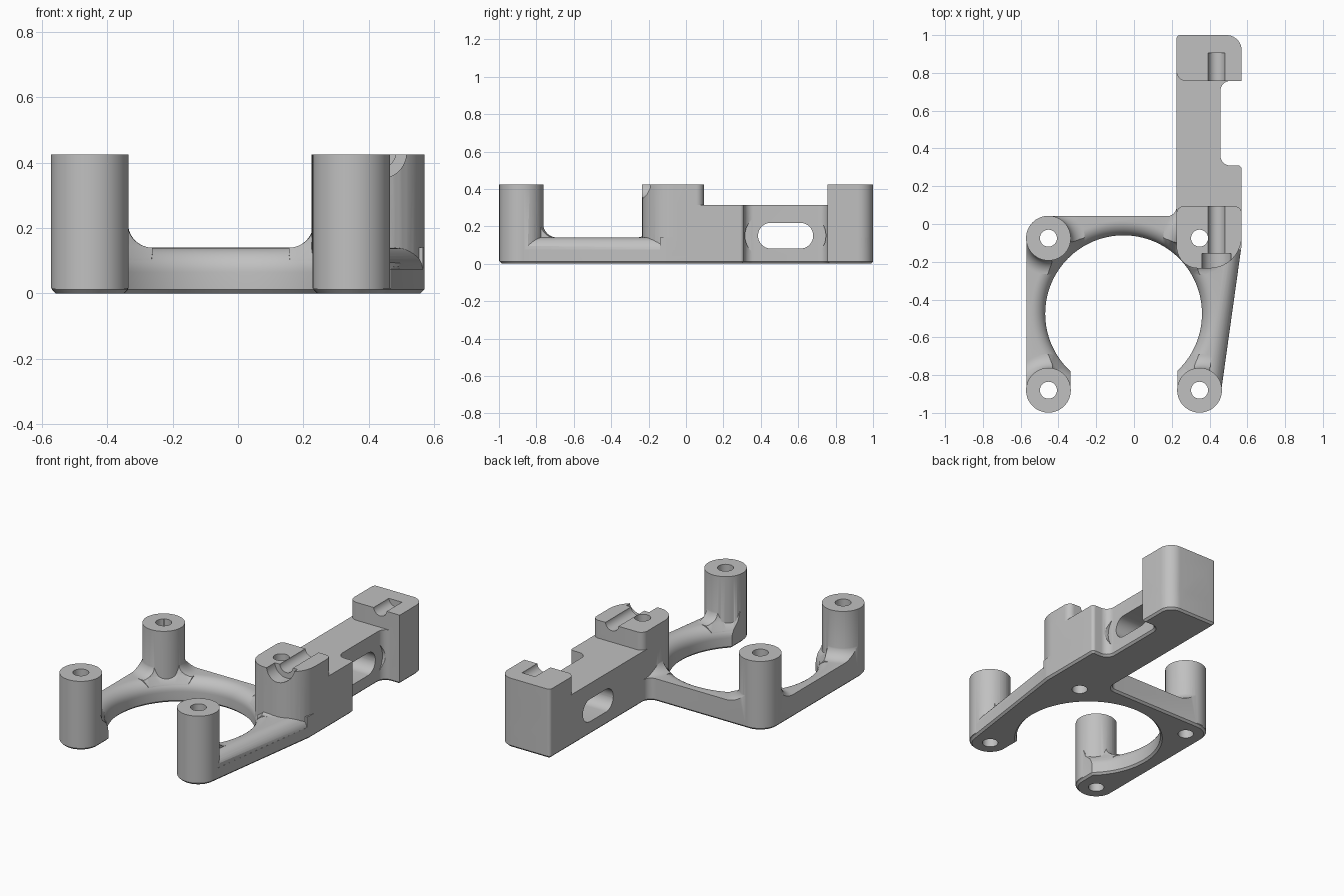
import bpy, bmesh, math
from mathutils import Vector, Matrix

cube = bpy.data.objects.get("Cube")
if cube:
    bpy.data.objects.remove(cube, do_unlink=True)

grey = bpy.data.materials.new("plain grey")
grey.use_nodes = True
grey.diffuse_color = (0.53, 0.53, 0.53, 1)
grey.node_tree.nodes["Principled BSDF"].inputs["Base Color"].default_value = (0.53, 0.53, 0.53, 1)

X, Y, Z = Vector((1, 0, 0)), Vector((0, 1, 0)), Vector((0, 0, 1))


def make(name, bm):
    bmesh.ops.remove_doubles(bm, verts=bm.verts, dist=1e-5)
    bmesh.ops.recalc_face_normals(bm, faces=bm.faces)
    mesh = bpy.data.meshes.new(name)
    bm.to_mesh(mesh)
    bm.free()
    mesh.materials.append(grey)
    obj = bpy.data.objects.new(name, mesh)
    bpy.context.collection.objects.link(obj)
    return obj


def rounded(corners, steps=10):
    """Polygon whose corners (x, y, radius) are filleted."""
    pts = []
    n = len(corners)
    for i, (x, y, r) in enumerate(corners):
        p = Vector((x, y))
        if r == 0:
            pts.append(p)
            continue
        a = (Vector(corners[i - 1][:2]) - p).normalized()
        b = (Vector(corners[(i + 1) % n][:2]) - p).normalized()
        half = a.angle(b) / 2
        c = p + (a + b).normalized() * r / math.sin(half)
        s, e = p + a * r / math.tan(half) - c, p + b * r / math.tan(half) - c
        th = s.angle(e)
        for k in range(steps + 1):
            f = k / steps
            pts.append(c + (s * math.sin((1 - f) * th) + e * math.sin(f * th)) / math.sin(th))
    return [p for i, p in enumerate(pts) if (p - pts[i - 1]).length > 1e-4]


def box(u0, u1, v0, v1, r):
    return rounded([(u0, v0, r), (u1, v0, r), (u1, v1, r), (u0, v1, r)])


def prism(name, pts, w0, w1, axes=(X, Y, Z), origin=Vector(), chamfer=0):
    """Extrude a polygon from w0 to w1 along the third axis."""
    bm = bmesh.new()
    bottom = bm.faces.new([bm.verts.new((p.x, p.y, w0 + chamfer)) for p in pts])
    bm.normal_update()
    top = bmesh.ops.extrude_face_region(bm, geom=[bottom], use_keep_orig=True)["geom"]
    for v in top:
        if isinstance(v, bmesh.types.BMVert):
            v.co.z = w1
    bmesh.ops.recalc_face_normals(bm, faces=bm.faces)
    if chamfer:
        bmesh.ops.inset_region(bm, faces=[bottom], thickness=chamfer, use_even_offset=True)
        for v in bottom.verts:
            v.co.z = w0
    mat = Matrix(axes).transposed().to_4x4()
    mat.translation = origin
    bm.transform(mat)
    return make(name, bm)


def lathe(name, profile, x, y, steps=64):
    """Spin (radius, z) points about a vertical axis at x, y."""
    bm = bmesh.new()
    vs = [bm.verts.new((r, 0, z)) for r, z in profile]
    es = [bm.edges.new(pair) for pair in zip(vs, vs[1:])]
    bmesh.ops.spin(bm, geom=vs + es, cent=(0, 0, 0), axis=(0, 0, 1),
                   angle=math.tau, steps=steps)
    bmesh.ops.translate(bm, verts=bm.verts, vec=(x, y, 0))
    return make(name, bm)


def combine(a, b, operation):
    mod = a.modifiers.new("combine", "BOOLEAN")
    mod.operation, mod.object, mod.solver = operation, b, "EXACT"
    bpy.context.view_layer.objects.active = a
    bpy.ops.object.modifier_apply(modifier=mod.name)
    bpy.data.objects.remove(b, do_unlink=True)


def arc(cx, cy, r, a0, a1, steps=10):
    angles = [math.radians(a0 + (a1 - a0) * k / steps) for k in range(steps + 1)]
    return [(cx + r * math.cos(a), cy + r * math.sin(a)) for a in angles]


# Main dimensions; the footprint corners sit just inside the posts
TOP, BAR, PLATE = 0.425, 0.315, 0.14
POST, CORNER, HOLE, RING, ROUND = 0.1185, 0.1165, 0.045, 0.415, 0.075
LEFT, RIGHT, NECK = 0.225, 0.57, 0.458
ring_at = (-0.055, -0.475)
posts = [(-0.453, -0.075), (-0.453, -0.88), (0.347, -0.88), (0.347, -0.075)]
west, east, south, north = -0.453 - CORNER, 0.347 - CORNER, -0.88 - CORNER, -0.075 + CORNER

# Bar corners, shared by the footprint and the raised bar
bar_side = [(RIGHT, 0.31, 0.02), (NECK, 0.31, 0.05), (NECK, 0.757, 0.05),
            (RIGHT, 0.757, 0), (RIGHT, 1, 0.08), (LEFT, 1, 0.02)]
slant_start, slant_end = Vector((RIGHT, -0.11, 0)), Vector((0.446, south, 0))
footprint = rounded([(west, north, CORNER), (west, south, CORNER),
                     (-0.453 + CORNER, south, CORNER), (-0.453 + CORNER, -0.6, 0),
                     (east, -0.6, 0), (east, south, CORNER),
                     (slant_end.x, south, 0.111), (RIGHT, -0.11, 0.1)]
                    + bar_side + [(LEFT, north, 0.05)])

# Slab with the ring opening, its inner top edge rounded
body = prism("bracket_body", box(-0.8, 0.8, -1.2, 1.2, 0.1), -0.1, PLATE)
ring = [(0, -0.013), (RING + 0.025, -0.013), (RING, 0.012)]
ring += arc(RING + ROUND, PLATE - ROUND, ROUND, 180, 90)
ring += [(RING + ROUND, 0.17), (0, 0.17)]
combine(body, lathe("ring_cutter", ring, *ring_at, steps=128), "DIFFERENCE")

# Flared feet of the posts, trimmed to the ring
for x, y in posts:
    flare = [(0, 0.1), (CORNER + ROUND, 0.1)]
    flare += arc(CORNER + ROUND, PLATE + ROUND, ROUND, 270, 180) + [(0, PLATE + ROUND)]
    foot = lathe("post_foot", flare, x, y)
    trim = [(0, 0), (RING, 0), (RING, 0.065), (0.427, 0.11), (0.458, 0.145), (0.476, 0.2),
            (0.478, 0.3), (0, 0.3)]
    combine(foot, lathe("ring_trim", trim, *ring_at, steps=128), "DIFFERENCE")
    combine(body, foot, "UNION")

# Cut slab and feet to the footprint, with its chamfered underside
combine(body, prism("footprint", footprint, 0, 0.6, chamfer=0.012), "INTERSECT")

# Rounded outer edge of the slanted right arm
along = (slant_end - slant_start).normalized()
side = Z.cross(along)
edge = arc(-ROUND, PLATE - ROUND, ROUND, 8, 90)
edge += [(-ROUND, 0.5), (0.1, 0.5), (0.1, edge[0][1])]
cutter = prism("edge_cutter", [Vector(p) for p in edge], 0.03, 0.8, (side, Z, along), slant_start)
combine(body, cutter, "DIFFERENCE")

# Raised bar and its two end blocks
bar = rounded([(LEFT, -0.05, 0), (RIGHT, -0.05, 0)] + bar_side)
combine(body, prism("bar", bar, 0.05, BAR), "UNION")
front_block = rounded([(LEFT, -0.235, 0.117), (RIGHT, -0.235, 0.17),
                       (RIGHT, 0.095, 0.04), (LEFT, 0.095, 0.04)])
combine(body, prism("front_block", front_block, 0.05, TOP), "UNION")
back_block = rounded([(LEFT, 0.757, 0.05), (RIGHT, 0.757, 0),
                      (RIGHT, 1, 0.08), (LEFT, 1, 0.02)])
combine(body, prism("back_block", back_block, 0.05, TOP), "UNION")

# Posts, then their through holes
for x, y in posts[:3]:
    combine(body, lathe("post", [(0, 0.016), (POST, 0.016), (POST, TOP), (0, TOP)], x, y), "UNION")
for x, y in posts:
    combine(body, lathe("hole", [(0, -0.1), (HOLE, -0.1), (HOLE, 0.6), (0, 0.6)], x, y, 32),
            "DIFFERENCE")

# Half-round channels and the wider screw seat along the block tops
for y0, y1, r in [(-0.17, 0.12, 0.045), (0.7, 0.905, 0.045), (-0.3, -0.155, 0.078)]:
    groove = box(0.43 - r, 0.43 + r, 0.437 - r, 0.437 + r, r)
    combine(body, prism("channel", groove, y0, y1, (Z, X, Y)), "DIFFERENCE")

# Slot through the neck and the clearance around it
slot = box(0.385, 0.68, 0.081, 0.219, 0.069)
combine(body, prism("slot", slot, 0, 0.7, (Y, Z, X)), "DIFFERENCE")
clearance = box(0.315, 0.748, 0.03, 0.27, 0.12)
combine(body, prism("slot_clearance", clearance, NECK + 0.001, 0.7, (Y, Z, X)), "DIFFERENCE")

bpy.ops.object.select_all(action="DESELECT")
body.select_set(True)
bpy.context.view_layer.objects.active = body
bpy.ops.object.shade_smooth_by_angle(angle=math.radians(30))
